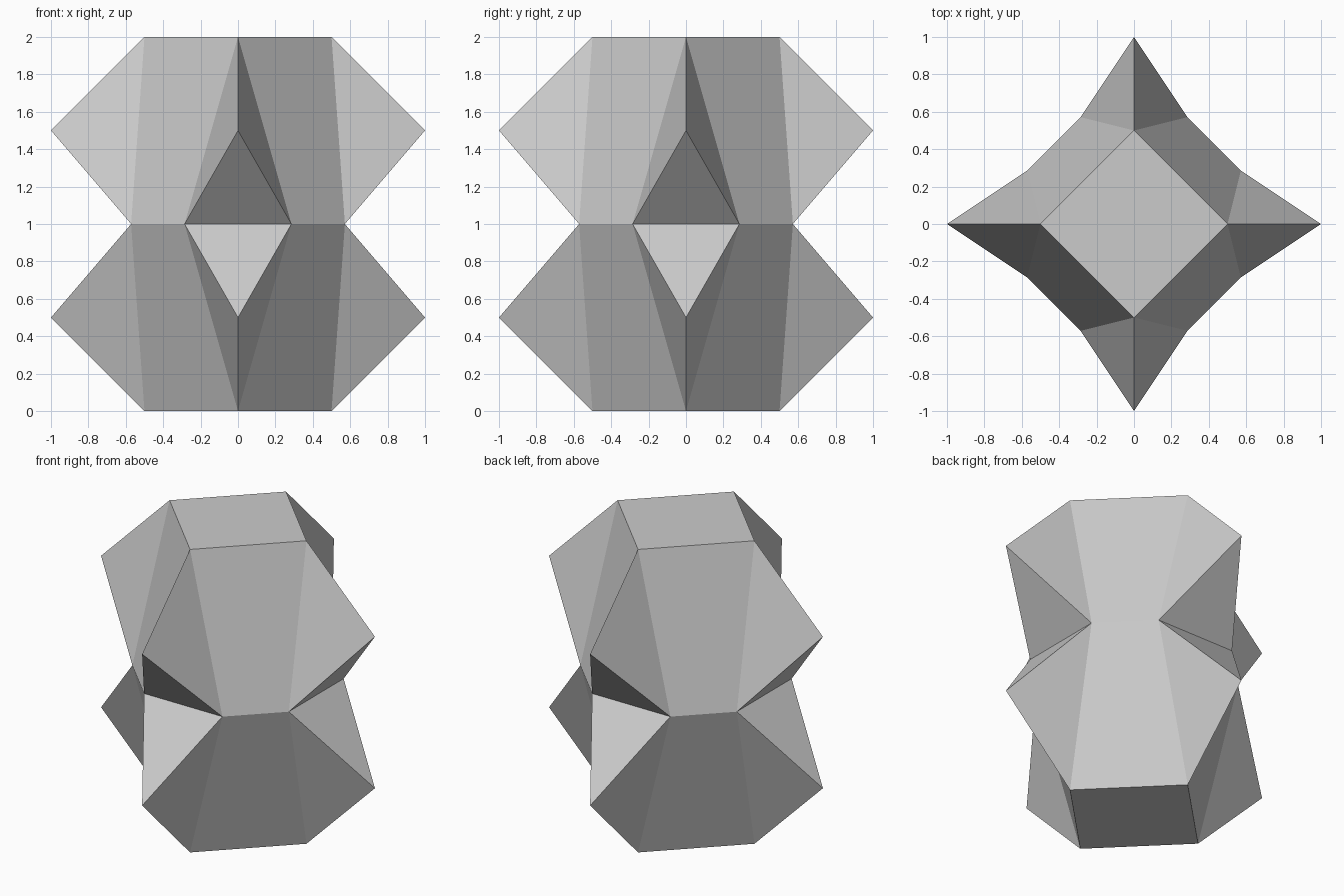
import bpy, bmesh
from math import pi
from mathutils import Matrix, Vector

if "Cube" in bpy.data.objects:
    bpy.data.objects.remove(bpy.data.objects["Cube"])

WAIST_W, WAIST_D = 2 / 7, 4 / 7   # half width and depth of each waist notch

bm = bmesh.new()


def face(points, turn):
    bm.faces.new([bm.verts.new(turn @ Vector(p)) for p in points])


# Upper half: one pointed spike and one sloping panel per quarter turn
cap = []
for i in range(4):
    turn = Matrix.Rotation(i * pi / 2, 3, 'Z')
    rim, next_rim = (0, -0.5, 1), (0.5, 0, 1)
    tip = (0, -1, 0.5)
    left, right = (-WAIST_W, -WAIST_D, 0), (WAIST_W, -WAIST_D, 0)
    next_left = (WAIST_D, -WAIST_W, 0)
    face((rim, left, tip), turn)
    face((rim, tip, right), turn)
    face((tip, left, right), turn)
    face((rim, right, next_left, next_rim), turn)
    cap.append(turn @ Vector(rim))

# Flat square cap
face(cap, Matrix.Identity(3))

# Lower half mirrors the upper half across the waist
copy = bmesh.ops.duplicate(bm, geom=bm.verts[:] + bm.edges[:] + bm.faces[:])
lower = [g for g in copy["geom"] if isinstance(g, bmesh.types.BMVert)]
bmesh.ops.scale(bm, vec=(1, 1, -1), verts=lower)

# Weld and stand on the ground
bmesh.ops.remove_doubles(bm, verts=bm.verts[:], dist=1e-4)
bmesh.ops.recalc_face_normals(bm, faces=bm.faces[:])
bmesh.ops.translate(bm, vec=(0, 0, 1), verts=bm.verts[:])

mesh = bpy.data.meshes.new("star_block")
bm.to_mesh(mesh)
bm.free()
bpy.context.collection.objects.link(bpy.data.objects.new("star_block", mesh))
